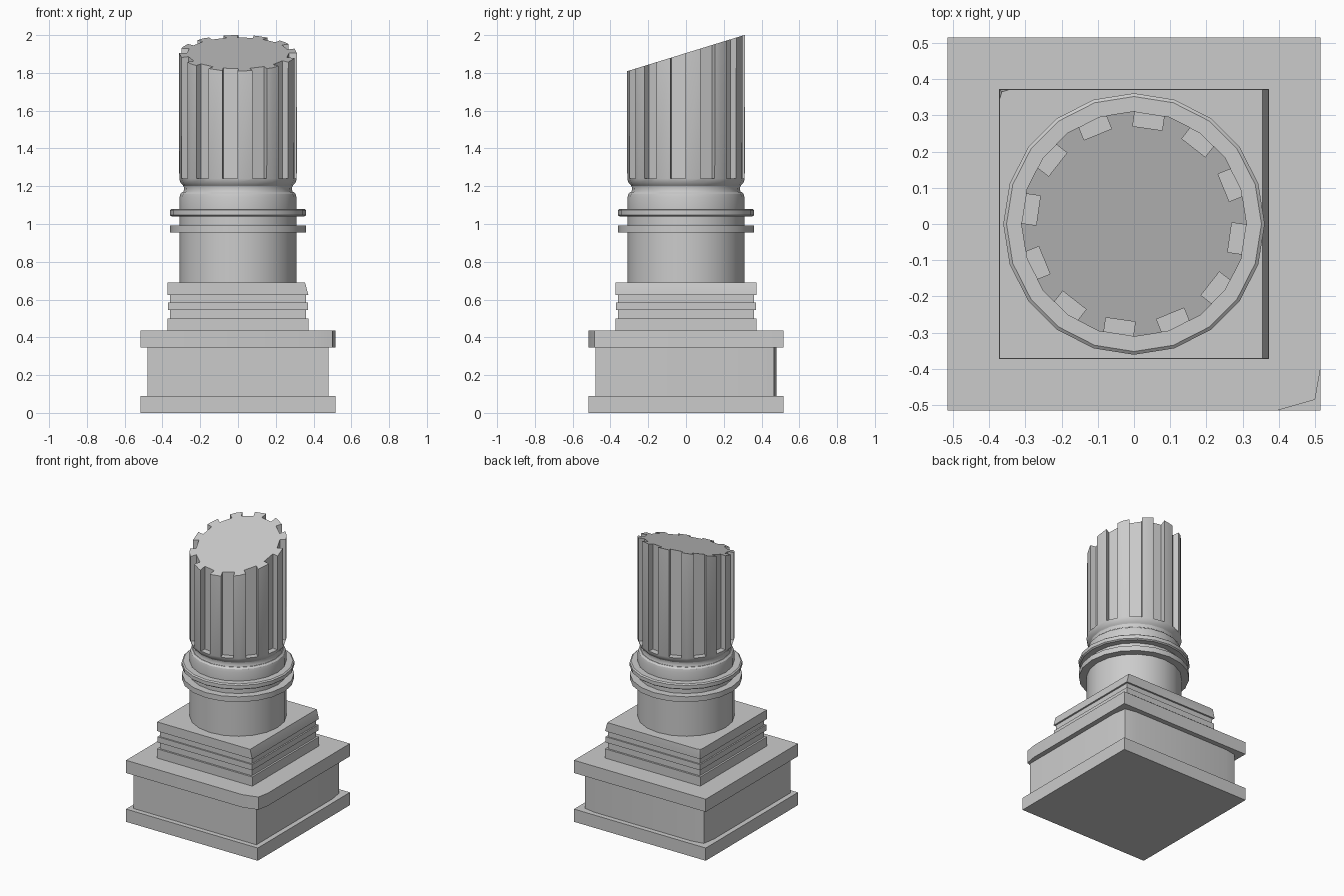
import bpy, bmesh
from math import sin, cos, pi, radians
from mathutils import Matrix

if "Cube" in bpy.data.objects:
    bpy.data.objects.remove(bpy.data.objects["Cube"])

def finish(bm, name, smooth=True):
    bmesh.ops.recalc_face_normals(bm, faces=bm.faces)
    me = bpy.data.meshes.new(name)
    bm.to_mesh(me)
    bm.free()
    ob = bpy.data.objects.new(name, me)
    bpy.context.collection.objects.link(ob)
    if smooth:
        smooth_obj(ob)
    return ob

def smooth_obj(ob):
    bpy.ops.object.select_all(action='DESELECT')
    ob.select_set(True)
    bpy.context.view_layer.objects.active = ob
    bpy.ops.object.shade_smooth_by_angle(angle=radians(30))

def chip(bm, co, no):
    # slice off everything beyond a plane and cap it
    r = bmesh.ops.bisect_plane(bm, geom=bm.verts[:] + bm.edges[:] + bm.faces[:],
                               plane_co=co, plane_no=no, clear_outer=True)
    edges = [e for e in r['geom_cut'] if isinstance(e, bmesh.types.BMEdge)]
    bmesh.ops.holes_fill(bm, edges=edges, sides=0)

def lathe(profile, sides, radius_scale=1.0, turn=0.0):
    # rings of (radius, z) joined into a closed solid
    bm = bmesh.new()
    rings = [[bm.verts.new((r * radius_scale * cos(turn + 2 * pi * i / sides),
                            r * radius_scale * sin(turn + 2 * pi * i / sides), z))
              for i in range(sides)] for r, z in profile]
    for a, b in zip(rings, rings[1:]):
        for i in range(sides):
            j = (i + 1) % sides
            bm.faces.new((a[i], a[j], b[j], b[i]))
    bm.faces.new(rings[0][::-1])
    bm.faces.new(rings[-1])
    return bm

def slab(name, half, z0, z1, chips=()):
    bm = lathe([(half, z0), (half, z1)], 4, 2 ** 0.5, pi / 4)
    for co, no in chips:
        chip(bm, co, no)
    return finish(bm, name)

# square plinth: foot, die with worn back corners, cap with a chipped corner
slab("plinth_foot", 0.515, 0, 0.09)
worn = []
for s in (1, -1):
    worn += [((s * 0.48, 0.37, 0), (s * 0.095, 0.015, 0)),
             ((s * 0.465, 0.465, 0), (s * 0.015, 0.085, 0))]
slab("plinth_die", 0.48, 0.09, 0.345, worn)
slab("plinth_cap", 0.515, 0.345, 0.435,
     [((0.395, -0.515, 0), (0.03, -0.105, 0)),
      ((0.515, -0.40, 0), (0.085, -0.015, 0))])

# stepped square base with a broken right edge and back left corner
steps = [(0.373, 0.435), (0.373, 0.50), (0.36, 0.50), (0.36, 0.545), (0.37, 0.545),
         (0.37, 0.585), (0.36, 0.585), (0.36, 0.625)]
finish(lathe(steps, 4, 2 ** 0.5, pi / 4), "stepped_base")
slab("stepped_base_top", 0.372, 0.625, 0.69,
     [((0.355, 0, 0.69), (0.06, 0, 0.016)),
      ((-0.371, 0.345, 0.69), (-0.026, 0.008, 0.004)),
      ((-0.345, 0.371, 0.69), (-0.008, 0.026, 0.004))])

# round drum with two collars and a neck
drum = [(0.31, 0.69), (0.31, 0.955), (0.36, 0.955), (0.36, 0.992), (0.31, 0.992),
        (0.31, 1.04), (0.352, 1.04), (0.361, 1.047), (0.361, 1.073), (0.352, 1.08),
        (0.31, 1.08), (0.31, 1.14), (0.305, 1.16), (0.294, 1.17), (0.29, 1.17),
        (0.285, 1.185), (0.288, 1.20)]
finish(lathe(drum, 20), "drum_with_collars")

# broken shaft, sliced at a slant
bm = lathe([(0.288, 1.20), (0.294, 1.207), (0.305, 1.22), (0.311, 1.24), (0.312, 2.2)], 20)
chip(bm, (0, 0, 1.905), (0, -0.308, 1))
shaft = finish(bm, "fluted_shaft", False)

# twelve square flutes
bm = bmesh.new()
for i in range(12):
    m = (Matrix.Rotation(radians(82 + 30 * i), 4, 'Z')
         @ Matrix.Translation((0.317, 0, 1.74))
         @ Matrix.Diagonal((0.10, 0.082, 1.0, 1)))
    bmesh.ops.create_cube(bm, size=1, matrix=m)
cutter = finish(bm, "flute_cutter", False)
cutter.hide_render = True
mod = shaft.modifiers.new("flutes", 'BOOLEAN')
mod.operation = 'DIFFERENCE'
mod.solver = 'EXACT'
mod.object = cutter
bpy.context.view_layer.objects.active = shaft
bpy.ops.object.modifier_apply(modifier=mod.name)
bpy.data.objects.remove(cutter)
smooth_obj(shaft)
